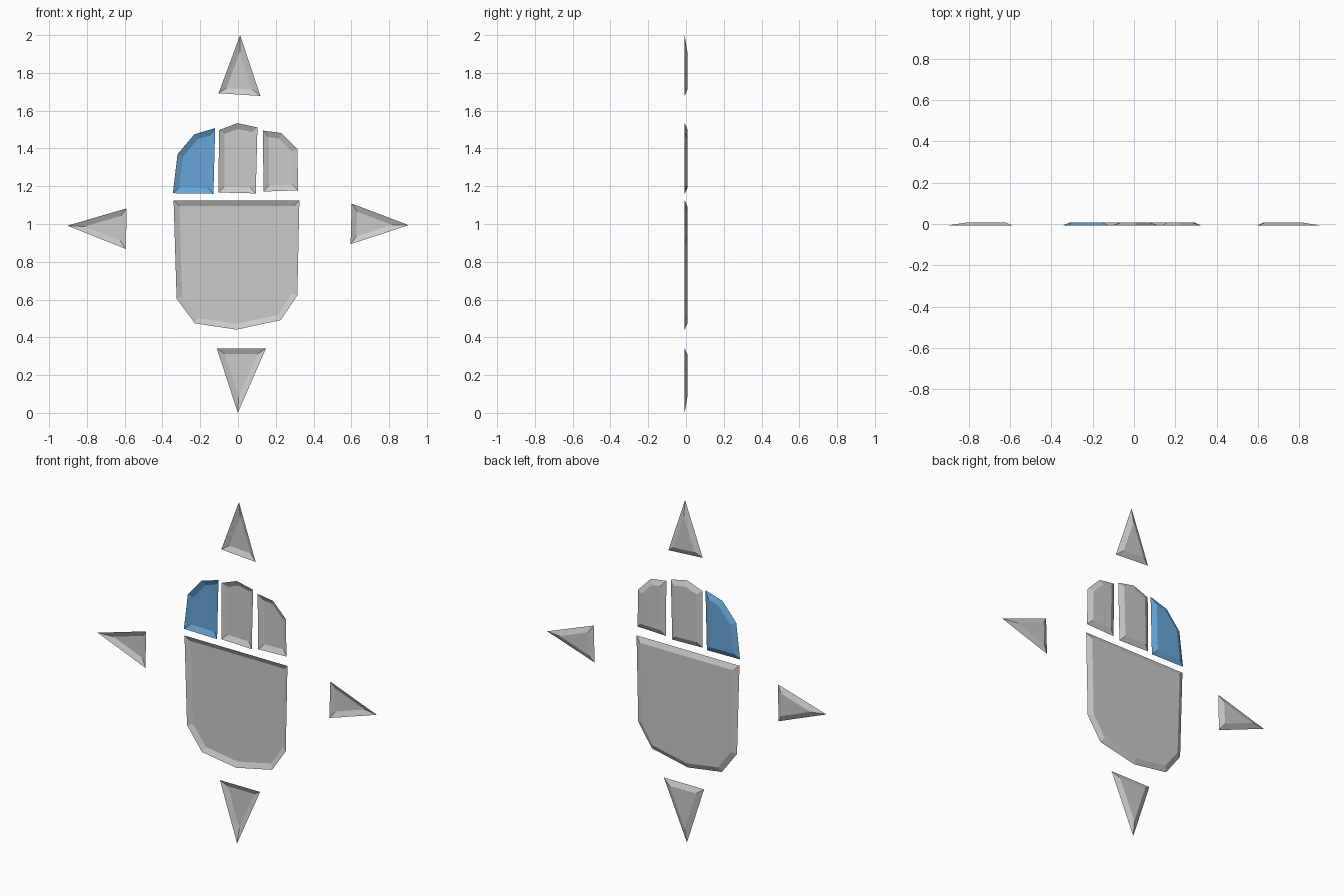
import bpy
import bmesh
from mathutils import Vector

if "Cube" in bpy.data.objects:
    bpy.data.objects.remove(bpy.data.objects["Cube"])

HALF_DEPTH = 0.0072
INSET = 0.03


def inset_outline(points, d):
    """Mitred inward offset of a counter-clockwise outline."""
    result = []
    n = len(points)
    for i in range(n):
        prev, cur, nxt = (Vector(points[(i + k) % n]) for k in (-1, 0, 1))
        e1, e2 = (cur - prev).normalized(), (nxt - cur).normalized()
        n1, n2 = Vector((-e1.y, e1.x)), Vector((-e2.y, e2.x))
        result.append(cur + (n1 + n2) * d / (1 + n1.dot(n2)))
    return result


def dish(name, outline, material=None):
    """Shallow plate: open rim at the front, sloped edge, flat back."""
    bm = bmesh.new()
    rim = [bm.verts.new((x, -HALF_DEPTH, z)) for x, z in outline]
    back = [bm.verts.new((p.x, HALF_DEPTH, p.y))
            for p in inset_outline(outline, INSET)]
    n = len(rim)
    for i in range(n):
        j = (i + 1) % n
        bm.faces.new((rim[j], rim[i], back[i], back[j]))
    bm.faces.new(back[::-1])
    mesh = bpy.data.meshes.new(name)
    bm.to_mesh(mesh)
    bm.free()
    obj = bpy.data.objects.new(name, mesh)
    bpy.context.collection.objects.link(obj)
    if material:
        mesh.materials.append(material)
    return obj


blue = bpy.data.materials.new("blue")
blue.diffuse_color = (0.14, 0.39, 0.70, 1)
blue.use_nodes = True
blue.node_tree.nodes["Principled BSDF"].inputs["Base Color"].default_value = blue.diffuse_color

# Mouse body
dish("mouse_body", [(-.341, 1.125), (-.325, .605), (-.228, .474), (-.008, .441),
                    (.226, .491), (.314, .623), (.325, 1.125)])

# Buttons, the left one highlighted
dish("left_button", [(-.345, 1.163), (-.13, 1.16), (-.121, 1.508),
                     (-.231, 1.475), (-.32, 1.37)], blue)
dish("middle_button", [(-.103, 1.167), (.094, 1.162), (.103, 1.511),
                       (-.003, 1.534), (-.101, 1.497)])
dish("right_button", [(.135, 1.172), (.319, 1.178), (.314, 1.396),
                      (.231, 1.481), (.132, 1.495)])

# Direction arrows
dish("up_arrow", [(.011, 2.0), (-.103, 1.692), (.119, 1.678)])
dish("down_arrow", [(-.001, 0.0), (.148, .341), (-.112, .341)])
dish("left_arrow", [(-.903, .991), (-.594, .868), (-.589, 1.083)])
dish("right_arrow", [(.903, .994), (.602, 1.108), (.596, .893)])
